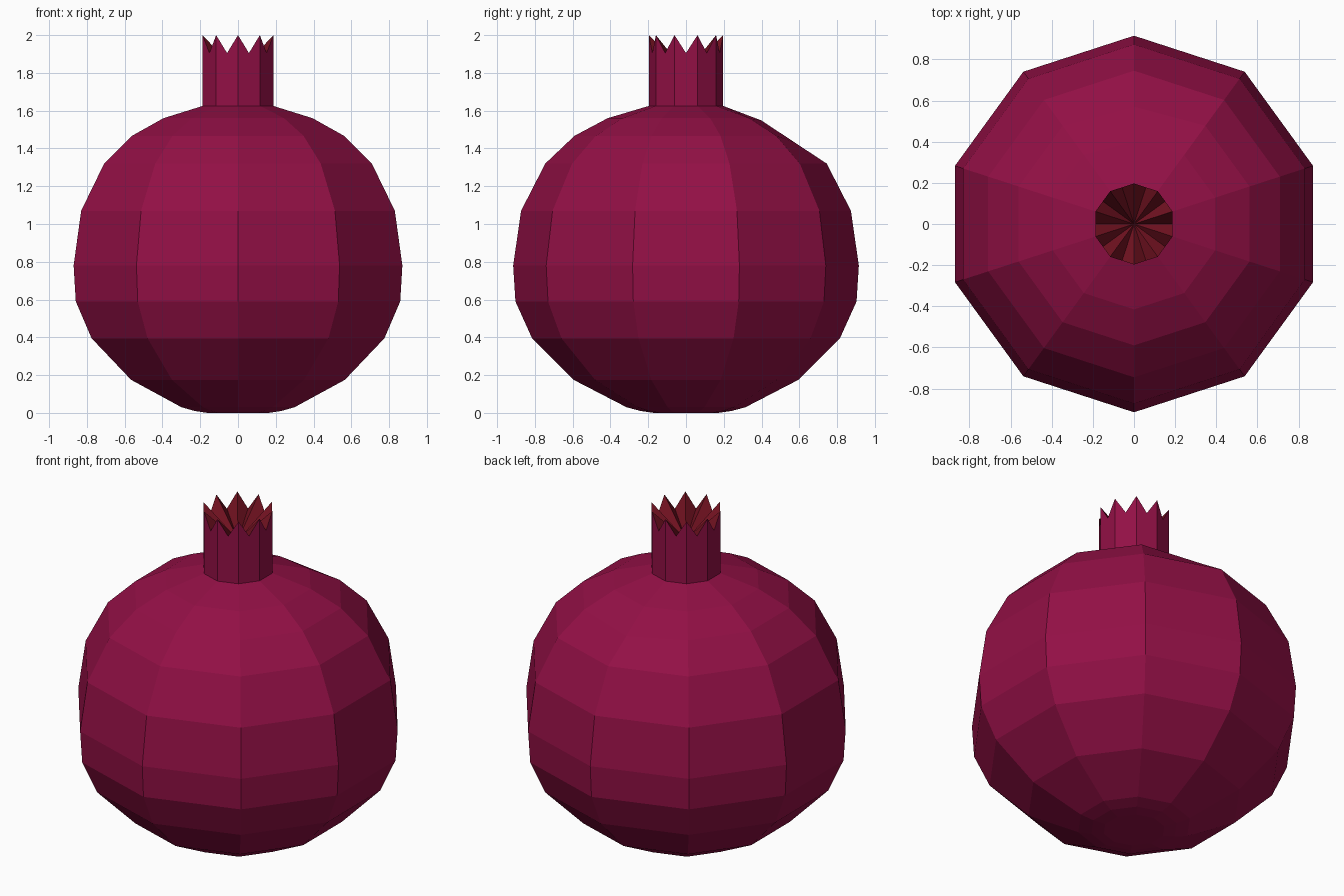
import bpy, bmesh
from math import sin, cos, pi

if "Cube" in bpy.data.objects:
    bpy.data.objects.remove(bpy.data.objects["Cube"])

SIDES = 10


def point(r, z, step):
    # step counts corners from the back (+y); half steps are face middles
    a = pi / 2 + step * 2 * pi / SIDES
    return (r * cos(a), r * sin(a), z)


def material(name, rgb):
    m = bpy.data.materials.new(name)
    m.diffuse_color = (*rgb, 1)
    m.use_nodes = True
    m.node_tree.nodes["Principled BSDF"].inputs["Base Color"].default_value = m.diffuse_color
    return m


def finish(bm, name, mats):
    bmesh.ops.recalc_face_normals(bm, faces=bm.faces)
    me = bpy.data.meshes.new(name)
    bm.to_mesh(me)
    bm.free()
    for m in mats:
        me.materials.append(m)
    ob = bpy.data.objects.new(name, me)
    bpy.context.collection.objects.link(ob)
    return ob


skin = material("skin", (0.29, 0.005, 0.06))
inside = material("crown_inside", (0.17, 0.006, 0.015))

# Fruit body: ten-sided lathe of (radius, height)
profile = [(0.17, 0.0), (0.24, 0.01), (0.315, 0.03), (0.595, 0.175),
           (0.815, 0.395), (0.903, 0.59), (0.915, 0.78), (0.873, 1.07),
           (0.745, 1.32), (0.59, 1.467), (0.415, 1.56), (0.197, 1.625)]
bm = bmesh.new()
rings = [[bm.verts.new(point(r, z, k)) for k in range(SIDES)] for r, z in profile]
for lo, hi in zip(rings, rings[1:]):
    for k in range(SIDES):
        n = (k + 1) % SIDES
        bm.faces.new((lo[k], lo[n], hi[n], hi[k]))
bm.faces.new(rings[0])
bm.faces.new(rings[-1])
# Slightly flattened spot at the upper back
rings[9][0].co = point(0.57, 1.435, 0)
rings[10][0].co = point(0.40, 1.548, 0)
finish(bm, "fruit_body", [skin])

# Crown: straight wall with pointed teeth, and a pleated funnel inside
bm = bmesh.new()
R = 0.197
MID = R * cos(pi / SIDES)
base = [bm.verts.new(point(R, 1.62, k)) for k in range(SIDES)]
tips = [bm.verts.new(point(R, 2.0, k)) for k in range(SIDES)]
dips = [bm.verts.new(point(MID, 1.905, k + 0.5)) for k in range(SIDES)]
centre = bm.verts.new((0, 0, 1.8))
for k in range(SIDES):
    n = (k + 1) % SIDES
    bm.faces.new((base[k], base[n], tips[n], dips[k], tips[k]))
    for pair in ((tips[k], dips[k]), (dips[k], tips[n])):
        f = bm.faces.new((pair[0], pair[1], centre))
        f.material_index = 1
bm.faces.new(base)
finish(bm, "crown", [skin, inside])
